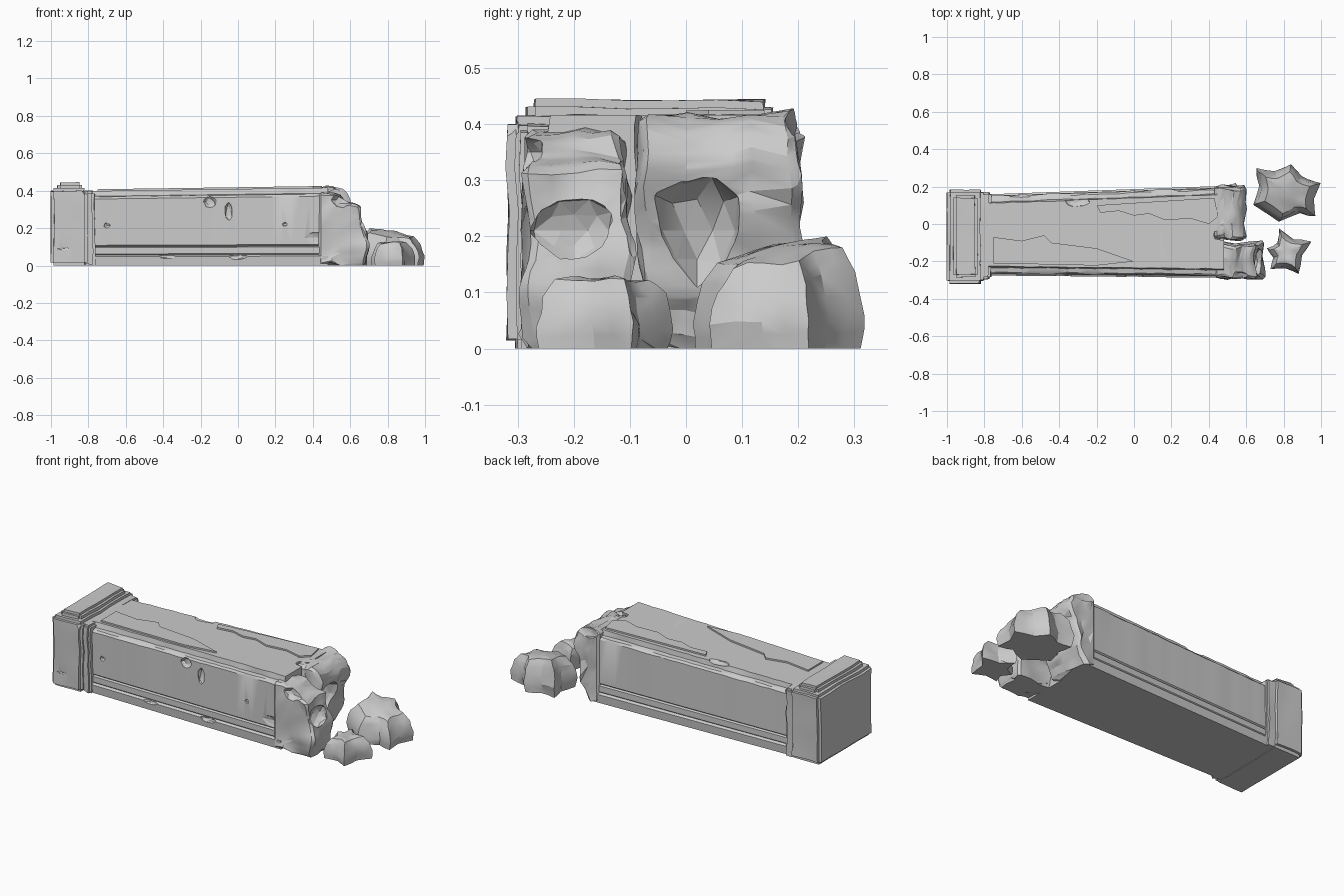
import bpy, bmesh, random
from math import radians
from mathutils import Vector, noise

random.seed(4)
if "Cube" in bpy.data.objects:
    bpy.data.objects.remove(bpy.data.objects["Cube"])

stone = bpy.data.materials.new("grey_stone")
stone.use_nodes = True
GREY = (0.6, 0.6, 0.6, 1)
stone.diffuse_color = GREY
stone.node_tree.nodes["Principled BSDF"].inputs["Base Color"].default_value = GREY


def finish(name, bm, angle=30):
    """Turn a bmesh into a shaded stone object."""
    bmesh.ops.recalc_face_normals(bm, faces=bm.faces)
    mesh = bpy.data.meshes.new(name)
    bm.to_mesh(mesh)
    bm.free()
    ob = bpy.data.objects.new(name, mesh)
    bpy.context.collection.objects.link(ob)
    mesh.materials.append(stone)
    shade(ob, angle)
    return ob


def shade(ob, angle=30):
    bpy.ops.object.select_all(action='DESELECT')
    ob.select_set(True)
    bpy.context.view_layer.objects.active = ob
    bpy.ops.object.shade_smooth_by_angle(angle=radians(angle))


def loft(rings):
    """Skin a list of equal point rings and cap both ends."""
    bm = bmesh.new()
    rows = [[bm.verts.new(p) for p in ring] for ring in rings]
    n = len(rows[0])
    for a, b in zip(rows, rows[1:]):
        for i in range(n):
            j = (i + 1) % n
            bm.faces.new((a[i], a[j], b[j], b[i]))
    bm.faces.new(rows[0])
    bm.faces.new(rows[-1])
    return bm


def roughen(bm, amount, scale, start=-9):
    """Push vertices about with noise, only beyond x = start, keeping the base flat."""
    for v in bm.verts:
        if v.co.x > start:
            v.co += noise.noise_vector(v.co * scale) * amount
        v.co.z = max(v.co.z, 0) if v.co.z > 0.012 else 0


def block(name, low, high, bevel, rough):
    """Worn rectangular stone."""
    low, high = Vector(low), Vector(high)
    bm = bmesh.new()
    bmesh.ops.create_cube(bm, size=1)
    for v in bm.verts:
        v.co = [(low[i] + high[i]) / 2 + v.co[i] * (high[i] - low[i]) for i in range(3)]
    bmesh.ops.bevel(bm, geom=bm.edges[:], offset=bevel, segments=2, affect='EDGES')
    bmesh.ops.subdivide_edges(bm, edges=[e for e in bm.edges if e.calc_length() > 0.08],
                              cuts=4, use_grid_fill=True)
    roughen(bm, rough, 9)
    return finish(name, bm)


def broken_slab(name, profile, y0, y1):
    """Extruded xz profile with a rough fractured end."""
    bm = loft([[(x, y, z) for x, z in profile] for y in (y0, y1)])
    bmesh.ops.recalc_face_normals(bm, faces=bm.faces)
    bmesh.ops.bevel(bm, geom=bm.edges[:], offset=0.014, segments=1, affect='EDGES')
    bmesh.ops.triangulate(bm, faces=bm.faces)
    for _ in range(2):
        bmesh.ops.subdivide_edges(bm, edges=[e for e in bm.edges if e.calc_length() > 0.045],
                                  cuts=1)
        bmesh.ops.triangulate(bm, faces=bm.faces)
    roughen(bm, 0.026, 11, 0.47)
    return finish(name, bm, 25)


def gouge(ob, chips):
    """Cut faceted chips, each a centre and a size, out of an object."""
    for centre, size in chips:
        bpy.ops.mesh.primitive_ico_sphere_add(subdivisions=2, radius=1, location=centre)
        cutter = bpy.context.object
        cutter.scale = size
        cutter.hide_render = True
        for v in cutter.data.vertices:
            v.co *= random.uniform(0.85, 1.1)
        mod = ob.modifiers.new("chip", 'BOOLEAN')
        mod.operation = 'DIFFERENCE'
        mod.solver = 'EXACT'
        mod.object = cutter
        bpy.context.view_layer.objects.active = ob
        bpy.ops.object.modifier_move_to_index(modifier=mod.name, index=0)
        bpy.ops.object.modifier_apply(modifier=mod.name)
        bpy.data.objects.remove(cutter)
    ob.data.materials.clear()
    ob.data.materials.append(stone)


# Moulded beam: each step is (height, inset from the plinth face)
STEPS = [(0, 0.004), (0.048, 0), (0.056, 0.014), (0.062, 0.008), (0.095, 0.008),
         (0.1, 0.02), (0.108, 0.01), (0.355, 0.01), (0.366, 0.02), (0.37, 0.042), (0.398, 0.048)]


def beam_ring(x):
    t = (x + 0.8) / 1.4
    front, back, rise = -0.275 - 0.014 * t, 0.158 + 0.05 * t, 1 + 0.05 * t
    wear = lambda: random.uniform(-0.003, 0.003)
    left = [(x, front + i + wear() * (z > 0.3), z * rise) for z, i in STEPS]
    right = [(x, back - i + wear() * (z > 0.3), z * rise) for z, i in reversed(STEPS)]
    return left + right


COUNT = 26
beam = finish("beam", loft([beam_ring(-0.8 + 1.28 * k / COUNT) for k in range(COUNT + 1)]))
gouge(beam, [((-0.70, -0.272, 0.215), (0.02, 0.015, 0.015)),
             ((-0.15, -0.272, 0.34), (0.035, 0.02, 0.03)),
             ((-0.05, -0.275, 0.29), (0.022, 0.02, 0.05)),
             ((0.25, -0.278, 0.22), (0.014, 0.012, 0.012)),
             ((0.42, -0.30, 0.15), (0.1, 0.035, 0.045)),
             ((0.0, -0.285, 0.05), (0.05, 0.018, 0.02)),
             ((-0.38, -0.28, 0.05), (0.05, 0.014, 0.015)),
             ((-0.3, 0.12, 0.41), (0.07, 0.03, 0.02)),
             ((0.16, -0.12, 0.425), (0.12, 0.02, 0.014)),
             ((0.47, -0.06, 0.36), (0.05, 0.035, 0.12))])
shade(beam)


# Thin weathered layers on the beam top
def flake(name, outline):
    rings = []
    for lift in (-0.01, 0.007):
        rings.append([(x, y, 0.4 + 0.0143 * (x + 0.8) + lift) for x, y in outline])
    return finish(name, loft(rings))


flake("top_layer_back", [(-0.2, 0.1), (-0.18, 0.06), (-0.08, 0.07), (0, 0.045), (0.08, 0.055),
                         (0.17, 0.02), (0.3, 0.03), (0.4, 0.0), (0.45, 0.04), (0.43, 0.14)])
flake("top_layer_front", [(-0.75, -0.21), (-0.75, -0.07), (-0.6, -0.09), (-0.48, -0.06),
                          (-0.44, -0.1), (-0.2, -0.13), (0, -0.2), (-0.2, -0.222)])

# Head of the beam: collar, end block and raised cap
block("collar", (-0.83, -0.293, 0), (-0.765, 0.168, 0.398), 0.012, 0.008)
head = block("end_block", (-1, -0.318, 0), (-0.805, 0.182, 0.412), 0.016, 0.006)
gouge(head, [((-0.80, -0.325, 0.4), (0.04, 0.03, 0.03)),
             ((-0.93, -0.325, 0.09), (0.05, 0.012, 0.012)),
             ((-0.80, 0.19, 0.08), (0.03, 0.02, 0.05))])
shade(head)
block("raised_cap", (-0.966, -0.283, 0.39), (-0.835, 0.152, 0.443), 0.014, 0.005)

# Fractured end: low front spur and hollowed back lump
spur = broken_slab("front_spur", [(0.43, 0), (0.685, 0), (0.695, 0.12), (0.665, 0.21),
                                  (0.64, 0.325), (0.575, 0.335), (0.53, 0.39), (0.43, 0.39)],
                   -0.288, -0.105)
gouge(spur, [((0.66, -0.2, 0.21), (0.05, 0.08, 0.06)),
             ((0.56, -0.29, 0.35), (0.06, 0.04, 0.04)),
             ((0.62, -0.09, 0.32), (0.08, 0.03, 0.08))])
shade(spur, 25)
lump = broken_slab("back_lump", [(0.43, 0), (0.49, 0), (0.545, 0.1), (0.575, 0.25),
                                 (0.605, 0.34), (0.58, 0.4), (0.52, 0.417), (0.43, 0.417)],
                   -0.078, 0.203)
gouge(lump, [((0.61, 0.02, 0.21), (0.12, 0.085, 0.11)),
             ((0.55, 0.215, 0.41), (0.13, 0.04, 0.05))])
shade(lump, 25)


# Loose rubble: star-like outline stacked in shrinking layers
def rubble(name, outline, height, slope):
    cx = sum(p[0] for p in outline) / len(outline)
    cy = sum(p[1] for p in outline) / len(outline)
    rings = []
    for level, size in ((0, 0.95), (0.3, 1), (0.72, 0.88), (0.95, 0.68), (1, 0.35)):
        ring = []
        for x, y in outline:
            dx, dy = (x - cx) * size, (y - cy) * size
            top = height + slope[0] * dx + slope[1] * dy
            ring.append((cx + dx, cy + dy, level * top))
        rings.append(ring)
    bm = loft(rings)
    bmesh.ops.triangulate(bm, faces=bm.faces)
    bmesh.ops.subdivide_edges(bm, edges=bm.edges[:], cuts=1)
    bmesh.ops.triangulate(bm, faces=bm.faces)
    roughen(bm, 0.012, 14)
    return finish(name, bm, 25)


rubble("large_rubble", [(0.64, 0.1), (0.67, 0.2), (0.65, 0.29), (0.75, 0.28), (0.84, 0.32),
                        (0.89, 0.25), (0.997, 0.22), (0.96, 0.13), (0.97, 0.04), (0.88, 0.06),
                        (0.78, 0.01)], 0.178, (-0.15, 0.16))
rubble("small_rubble", [(0.71, -0.13), (0.765, -0.1), (0.78, -0.025), (0.85, -0.08), (0.945, -0.09),
                        (0.9, -0.17), (0.885, -0.268), (0.81, -0.235), (0.73, -0.24),
                        (0.75, -0.18)], 0.128, (0.05, 0))
